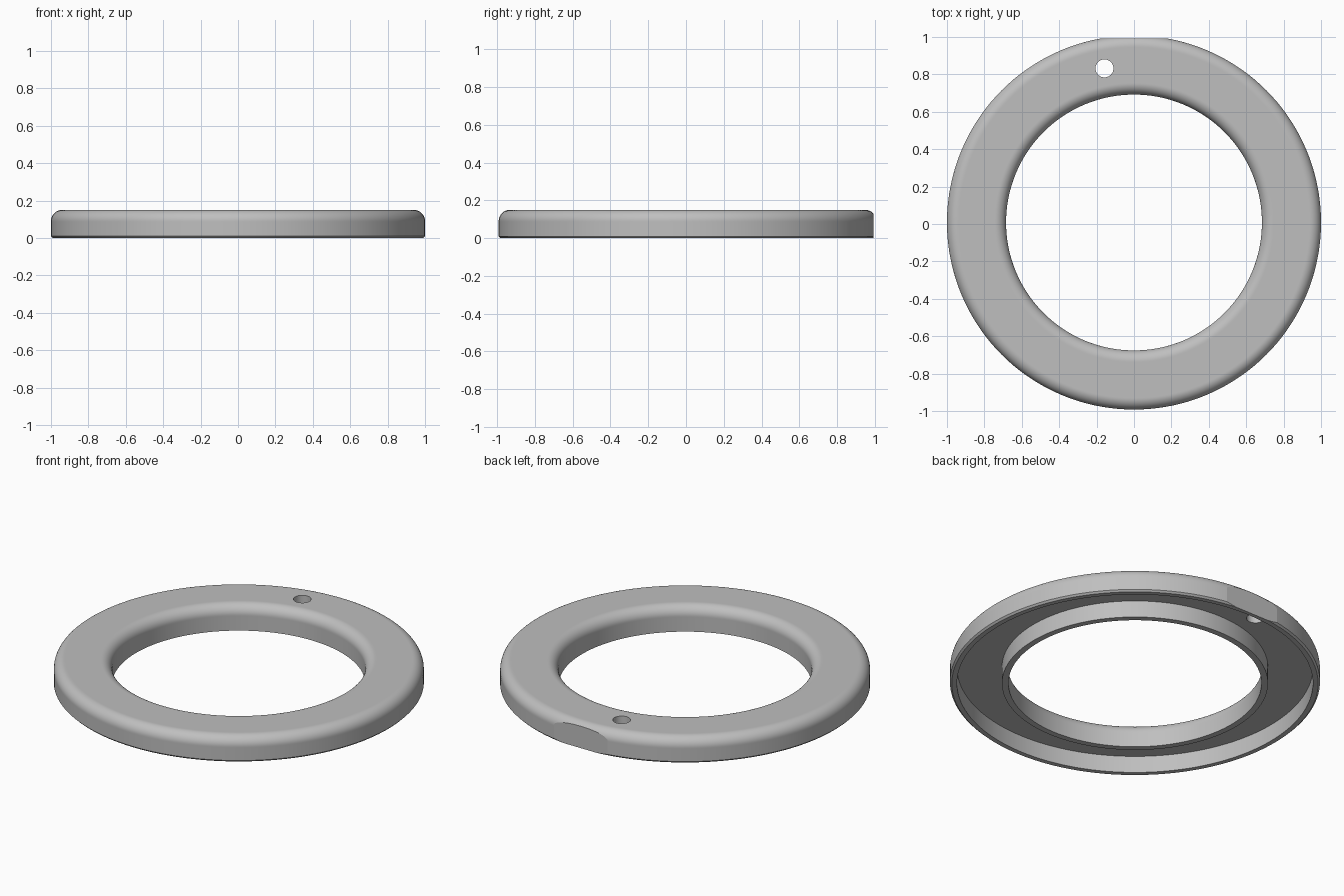
import bpy, bmesh, math
from mathutils import Matrix

default = bpy.data.objects.get("Cube")
if default:
    bpy.data.objects.remove(default, do_unlink=True)

OUTER, INNER, HEIGHT = 1.0, 0.684, 0.15
FILLET, CHAMFER, FLOOR = 0.06, 0.01, 0.1
RIM_IN, BOSS_OUT = 0.962, 0.719
CENTRE_Y = 0.008
STEPS, SIDES = 16, 144

grey = bpy.data.materials.new("plain grey")
grey.use_nodes = True
colour = (0.52, 0.52, 0.52, 1)
grey.diffuse_color = colour
grey.node_tree.nodes["Principled BSDF"].inputs["Base Color"].default_value = colour


def arc(radius, start, end):
    """Points of a top fillet, from start to end in degrees."""
    for i in range(STEPS + 1):
        a = math.radians(start + (end - start) * i / STEPS)
        yield (radius + FILLET * math.cos(a), HEIGHT - FILLET + FILLET * math.sin(a))


def make_object(name, bm):
    bmesh.ops.recalc_face_normals(bm, faces=bm.faces)
    mesh = bpy.data.meshes.new(name)
    bm.to_mesh(mesh)
    bm.free()
    mesh.materials.append(grey)
    obj = bpy.data.objects.new(name, mesh)
    bpy.context.collection.objects.link(obj)
    return obj


def lathe(name, profile):
    """Turn a closed (radius, z) profile around the ring axis."""
    bm = bmesh.new()
    rings = []
    for i in range(SIDES):
        a = 2 * math.pi * i / SIDES
        rings.append([bm.verts.new((r * math.cos(a), CENTRE_Y + r * math.sin(a), z))
                      for r, z in profile])
    n = len(profile)
    for i in range(SIDES):
        p, q = rings[i], rings[(i + 1) % SIDES]
        for j in range(n):
            k = (j + 1) % n
            bm.faces.new((p[j], q[j], q[k], p[k]))
    return make_object(name, bm)


# Ring: hollow underneath, rounded top edges, thin outer and inner walls
wall_z = HEIGHT - FILLET
profile = [(OUTER - CHAMFER, 0), (OUTER, CHAMFER), (OUTER, wall_z - 0.004)]
profile += list(arc(OUTER - FILLET, 0, 90))
profile += [(OUTER - FILLET - 0.004, HEIGHT), (INNER + FILLET + 0.004, HEIGHT)]
profile += list(arc(INNER + FILLET, 90, 180))
profile += [(INNER, wall_z - 0.004), (INNER, 0), (BOSS_OUT, 0),
            (BOSS_OUT, FLOOR), (RIM_IN, FLOOR), (RIM_IN, 0)]
ring = lathe("ring", profile)

# Cutter for the small round hole
bm = bmesh.new()
bmesh.ops.create_cone(bm, cap_ends=True, segments=48, radius1=0.048, radius2=0.048,
                      depth=1, matrix=Matrix.Translation((-0.158, 0.832, 0)))
hole_cutter = make_object("hole_cutter", bm)

# Cutter for the flat on the back edge
bm = bmesh.new()
bmesh.ops.create_cube(bm, size=1, matrix=Matrix.Translation((0, 0.5 + OUTER - CENTRE_Y, 0)))
flat_cutter = make_object("flat_cutter", bm)

bpy.ops.object.select_all(action="DESELECT")
ring.select_set(True)
bpy.context.view_layer.objects.active = ring
for cutter in (hole_cutter, flat_cutter):
    cutter.hide_render = True
    mod = ring.modifiers.new("cut", "BOOLEAN")
    mod.operation = "DIFFERENCE"
    mod.solver = "EXACT"
    mod.object = cutter
    bpy.ops.object.modifier_apply(modifier=mod.name)
    bpy.data.objects.remove(cutter, do_unlink=True)

bpy.ops.object.shade_smooth_by_angle(angle=math.radians(8))
